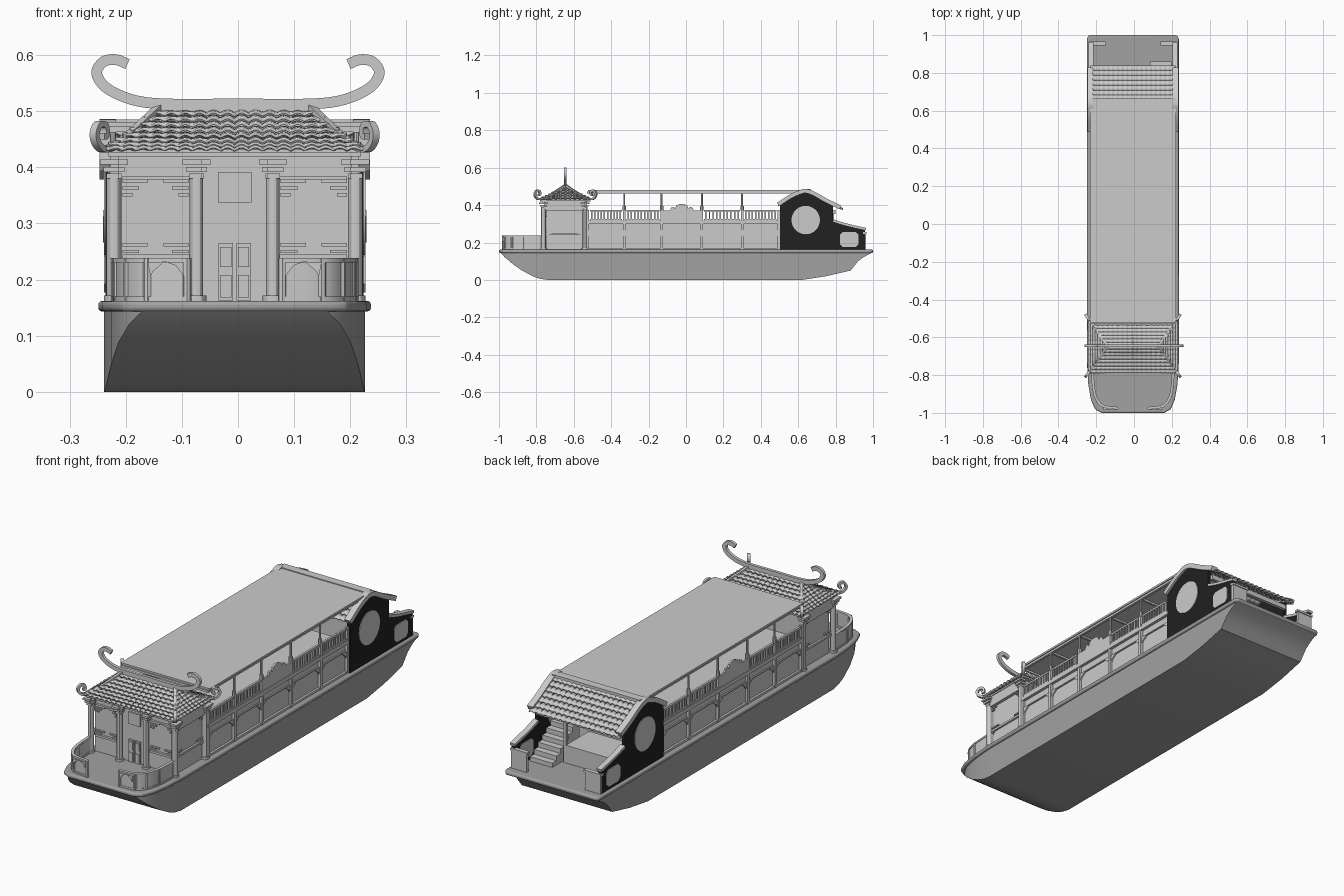
import bpy, math
from mathutils import Vector

if "Cube" in bpy.data.objects:
    bpy.data.objects.remove(bpy.data.objects["Cube"])

def material(name, v):
    m = bpy.data.materials.new(name)
    m.diffuse_color = (v, v, v, 1)
    m.use_nodes = True
    m.node_tree.nodes["Principled BSDF"].inputs["Base Color"].default_value = m.diffuse_color
    return m

DARK, BLACK = material("dark_hull", 0.36), material("black_wall", 0.015)

def build(name, verts, faces, mat=None, mirror=False, dx=-0.006):
    me = bpy.data.meshes.new(name)
    me.from_pydata([tuple(v) for v in verts], [], faces)
    import bmesh
    bm = bmesh.new(); bm.from_mesh(me)
    bmesh.ops.recalc_face_normals(bm, faces=bm.faces)
    bm.to_mesh(me); bm.free()
    ob = bpy.data.objects.new(name, me)
    bpy.context.collection.objects.link(ob)
    ob.location.x = dx
    if mat: me.materials.append(mat)
    if mirror: ob.modifiers.new("mirror", 'MIRROR').use_mirror_merge = False
    return ob

def boxes(name, items, mat=None, mirror=False):
    """items: (x0, x1, y0, y1, z0, z1)"""
    V, F = [], []
    for x0, x1, y0, y1, z0, z1 in items:
        b = len(V)
        V += [(x, y, z) for z in (z0, z1) for x, y in ((x0, y0), (x1, y0), (x1, y1), (x0, y1))]
        F += [[b + i for i in f] for f in ((3, 2, 1, 0), (4, 5, 6, 7), (0, 1, 5, 4), (1, 2, 6, 5), (2, 3, 7, 6), (3, 0, 4, 7))]
    return build(name, V, F, mat, mirror)

def cyls(name, items, mirror=False, n=12):
    """items: (x, y, z0, z1, r)"""
    V, F = [], []
    for x, y, z0, z1, r in items:
        b = len(V)
        V += [(x + r*math.cos(2*math.pi*i/n), y + r*math.sin(2*math.pi*i/n), z) for z in (z0, z1) for i in range(n)]
        F += [[b+i, b+(i+1) % n, b+n+(i+1) % n, b+n+i] for i in range(n)]
        F += [[b+i for i in range(n)], [b+n+i for i in range(n)]]
    return build(name, V, F, None, mirror)

def prism(name, pts, axis, a, b, mat=None, mirror=False):
    """Extrude a 2D outline along an axis from a to b."""
    put = {'x': lambda p, t: (t, *p), 'y': lambda p, t: (p[0], t, p[1]), 'z': lambda p, t: (*p, t)}[axis]
    n = len(pts)
    F = [list(range(n)), list(range(n, 2*n))] + [[i, (i+1) % n, n+(i+1) % n, n+i] for i in range(n)]
    return build(name, [put(p, t) for t in (a, b) for p in pts], F, mat, mirror)

def spline(pts, k=4):
    P = [Vector(p) for p in pts]
    P = [2*P[0]-P[1]] + P + [2*P[-1]-P[-2]]
    out = []
    for a, b, c, d in zip(P, P[1:], P[2:], P[3:]):
        for i in range(k):
            t = i/k
            out.append(.5*(2*b + (c-a)*t + (2*a-5*b+4*c-d)*t*t + (3*b-a-3*c+d)*t**3))
    return out + [P[-2]]

def ribbon(name, pts, width, depth, o, u, v, mirror=False, k=4, dx=-0.006):
    """Bar of rectangular section following a 2D path in the plane o + a*u + b*v."""
    P = spline(pts, k)
    o, u, v = Vector(o), Vector(u).normalized(), Vector(v).normalized()
    w = u.cross(v) * depth/2
    V, F = [], []
    for i, p in enumerate(P):
        t = (P[min(i+1, len(P)-1)] - P[max(i-1, 0)]).normalized()
        nrm = Vector((-t.y, t.x)) * width/2
        for q, s in ((p+nrm, 1), (p+nrm, -1), (p-nrm, -1), (p-nrm, 1)):
            V.append(o + u*q.x + v*q.y + w*s)
    for i in range(len(P)-1):
        F += [[4*i+j, 4*i+(j+1) % 4, 4*i+4+(j+1) % 4, 4*i+4+j] for j in range(4)]
    F += [[0, 1, 2, 3], [len(V)-4+j for j in range(4)]]
    return build(name, V, F, None, mirror, dx)

def tiles(name, eave, ridge, u, we, wr, rows, mirror=False, power=1.0):
    """Overlapping rows of wavy tiles between an eave and a ridge line."""
    e, r, u = Vector(eave), Vector(ridge), Vector(u)
    n = int(we*2/0.025)*4
    V, F = [], []
    for k in range(rows):
        b = len(V)
        for t, lift in ((k/rows, .009), (min(1, (k+1.15)/rows), .001)):
            c = e.lerp(r, t)
            c.z = e.z + (r.z-e.z)*t**power + lift
            for i in range(n+1):
                a = (we + (wr-we)*t)*(2*i/n - 1)
                V.append(c + u*a + Vector((0, 0, .006*abs(math.sin(math.pi*a/.025)))))
        F += [[b+i, b+i+1, b+n+2+i, b+n+1+i] for i in range(n)]
    ob = build(name, V, F, None, mirror)
    s = ob.modifiers.new("thickness", 'SOLIDIFY'); s.thickness = .005; s.offset = 0
    return ob

# Hull: stations of (y, half width, bottom height)
S = [(-.99, .165, .143), (-.97, .187, .122), (-.93, .207, .088), (-.88, .219, .052), (-.82, .227, .02), (-.78, .23, .006),
     (-.74, .2325, 0), (.62, .2325, 0), (.75, .2325, .02), (.88, .2325, .05), (.9, .2325, .075), (.92, .2325, .1), (.95, .2325, .122), (.99, .2325, .143)]
V, F = [], []
for y, w, z in S:
    V += [(-w, y, .15), (-w, y, z), (w, y, z), (w, y, .15)]
for i in range(len(S)-1):
    F += [[4*i+j, 4*i+(j+1) % 4, 4*i+4+(j+1) % 4, 4*i+4+j] for j in range(4)]
build("hull", V, F + [[0, 1, 2, 3], [len(V)-4+j for j in range(4)]], DARK)
half = [(.165, -1), (.2, -.982), (.222, -.93), (.236, -.85), (.243, -.74), (.243, .985), (.232, 1)]
deck = prism("deck_rim", half + [(-x, y) for x, y in half[::-1]], 'z', .143, .162, DARK)
bv = deck.modifiers.new("round", 'BEVEL'); bv.width = .007; bv.segments = 3

# Bow parapet with posts and cap
path = [(.085, -.975), (.155, -.965), (.19, -.93), (.208, -.87), (.214, -.775)]
for nm, w, z, d in (("bow_parapet", .008, .195, .07), ("bow_parapet_cap", .014, .234, .008), ("bow_parapet_base", .013, .166, .008)):
    ribbon(nm, path, w, d, (0, 0, z), (1, 0, 0), (0, 1, 0), True)
cyls("bow_posts", [(x, y, .16, .238, .008) for x, y in path], True, 8)
prism("bow_valance", [(.09, .23), (.09, .205), (.105, .225), (.125, .232), (.145, .215), (.15, .205), (.155, .23)], 'y', -.985, -.972, None, True)

# Front pavilion
boxes("pavilion_body", [(-.207, .207, -.745, -.53, .16, .43)])
ys = (-.762, -.54)
cols = [(.215, y, .16, .385, .013) for y in ys] + [(.068, -.762, .16, .385, .012)]
cyls("pavilion_columns", cols + [(x, y, .16, .172, .018) for x, y, *_ in cols], True)
B = []
for x, y, *_ in cols:
    for z, s in ((.38, .013), (.392, .019), (.405, .025)):
        B += [(x-s, x+s, y-.009, y+.009, z, z+.009), (x-.009, min(x+s, .24), y-s, y+s, z, z+.009)]
boxes("column_brackets", B, None, True)
boxes("pavilion_beams", [(0, .22, -.768, -.75, .42, .432), (.207, .222, -.76, -.54, .37, .425),
                         (.207, .216, -.76, -.54, .24, .25), (.08, .2, -.755, -.745, .235, .245), (.08, .2, -.755, -.745, .378, .384)], None, True)
L = []
for z0, sgn in ((.375, -1), (.262, -1)):
    for k, ln in enumerate((.045, .03, .018)):
        z = z0 - .012*k
        L += [(.082, .082+ln, -.752, -.745, z-.003, z+.003), (.2-ln, .2, -.752, -.745, z-.003, z+.003),
              (.207, .213, -.75, -.75+ln, z-.003, z+.003), (.207, .213, -.55-ln, -.55, z-.003, z+.003)]
boxes("lattice_corners", L, None, True)
boxes("front_door", [(.003, .029, -.752, -.745, .163, .265), (.006, .026, -.755, -.75, .168, .208), (.006, .026, -.755, -.75, .222, .258)], None, True)
boxes("front_plaque", [(-.03, .03, -.752, -.745, .337, .392)])

# Pavilion roof: four tiled slopes, hips with curls, ridge with scrolls
for s in (-1, 1):
    tiles("pavilion_tiles", (0, -.645+s*.145, .422), (0, -.645, .494), (1, 0, 0), .238, .135, 8, False, 1.2)
    ribbon("hip_curl", [(0, .507), (.06, .474), (.12, .445), (.168, .432), (.192, .442), (.199, .46), (.188, .476), (.17, .474), (.168, .457), (.178, .455)],
           .011, .014, (.135, -.645, 0), (.1, s*.142, 0), (0, 0, 1), True)
tiles("pavilion_side_tiles", (.238, -.645, .422), (.135, -.645, .494), (0, 1, 0), .142, .002, 8, True, 1.2)
boxes("roof_soffit", [(-.225, .225, -.78, -.51, .419, .427)])
boxes("ridge_base", [(-.137, .137, -.651, -.639, .485, .51)])
ribbon("ridge_scroll", [(0, .513), (.13, .513), (.19, .521), (.235, .542), (.252, .568), (.24, .588), (.218, .592), (.197, .584)],
       .019, .014, (0, -.645, 0), (1, 0, 0), (0, 0, 1), True, 4, 0)

# Long cabin: walls, posts, bays with corner brackets
boxes("cabin_body", [(-.212, .212, -.53, .5, .16, .31)])
bays = (-.525, -.33, -.13, .085, .3, .497)
C = [(.212, .226, -.53, .5, .3, .318), (.212, .222, -.53, .5, .16, .172), (.212, .218, -.53, .5, .262, .267)]
C += [(.212, .224, y-.007, y+.007, .16, .375) for y in bays]
boxes("cabin_frame", C, None, True)
for y0, y1 in zip(bays, bays[1:]):
    for y, s in ((y0+.007, 1), (y1-.007, -1)):
        prism("bay_bracket", [(y, .262), (y+s*.03, .262), (y+s*.018, .252), (y+s*.008, .246), (y, .232)], 'x', .212, .219, None, True)

# Upper deck railing, centre crest and awning
R = []
for i in (0, 1, 3, 4):
    y0, y1 = bays[i]+.012, bays[i+1]-.012
    R += [(.214, .224, y0, y1, .366, .375), (.214, .224, y0, y1, .318, .326)]
    R += [(.216, .222, y-.004, y+.004, .325, .367) for y in [y0 + (y1-y0)*(j+.5)/10 for j in range(10)]]
boxes("deck_railing", R, None, True)
crest = [(-.128, .315), (-.128, .372), (-.085, .372), (-.08, .387), (-.065, .39), (-.058, .38), (-.052, .397), (-.035, .405)]
prism("centre_crest", crest + [(-.045-y, z) for y, z in crest[::-1]], 'x', .214, .223, None, True)
cyls("awning_posts", [(.217, y, .37, .47, .005) for y in bays[1:5]] + [(.217, y, .37, .395, .009) for y in bays[1:5]], True, 8)
boxes("awning", [(-.228, .228, -.525, .64, .472, .481)])
boxes("awning_beams", [(.211, .223, -.53, .62, .462, .473)] + [(0, .22, y-.005, y+.005, .463, .473) for y in bays[:5]], None, True)

# Stern gable walls with round window, octagon window and caps
prism("gable_wall", [(.502, .16), (.502, .4), (.57, .445), (.64, .472), (.71, .442), (.785, .395), (.785, .318), (.85, .3), (.957, .268), (.957, .16)],
      'x', .214, .23, BLACK, True)
prism("round_window", [(.64+.076*math.cos(a*math.pi/16), .32+.076*math.sin(a*math.pi/16)) for a in range(32)], 'x', .212, .233, None, True)
prism("octagon_window", [(.873+a, .217+b) for a, b in ((.05, .025), (.035, .04), (-.035, .04), (-.05, .025), (-.05, -.025), (-.035, -.04), (.035, -.04), (.05, -.025))],
      'x', .212, .233, None, True)
ribbon("gable_cap", [(.492, .403), (.56, .447), (.61, .469), (.64, .475), (.68, .463), (.75, .424), (.825, .388)], .022, .03, (.226, 0, 0), (0, 1, 0), (0, 0, 1), True)
ribbon("low_wall_cap", [(.788, .318), (.85, .298), (.962, .272)], .012, .026, (.222, 0, 0), (0, 1, 0), (0, 0, 1), True)

# Stern roof
tiles("stern_tiles_back", (0, .838, .368), (0, .655, .468), (1, 0, 0), .225, .225, 7)
tiles("stern_tiles_front", (0, .492, .388), (0, .63, .462), (1, 0, 0), .215, .215, 5)
boxes("stern_ridge", [(-.225, .225, .63, .668, .464, .485)])
boxes("stern_eave_beam", [(-.215, .215, .785, .8, .352, .375)])

# Stern room: back wall, counter, stairs, post and corner parapets
boxes("stern_back_wall", [(-.214, .214, .6, .62, .16, .44)])
boxes("stern_counter", [(-.214, .07, .775, .79, .16, .24), (-.214, .07, .62, .79, .236, .244)])
boxes("stern_stairs", [(.09, .205, .66, .86-.03*k, .16+.022*k, .182+.022*k) for k in range(6)])
boxes("stern_post", [(.068, .082, .775, .79, .16, .36)])
boxes("stern_corner_parapet", [(.15, .23, .95, .962, .16, .245), (.145, .232, .946, .966, .245, .255)], None, True)

bpy.ops.object.select_all(action='SELECT')
bpy.context.view_layer.objects.active = deck
bpy.ops.object.shade_smooth_by_angle(angle=math.radians(30))
